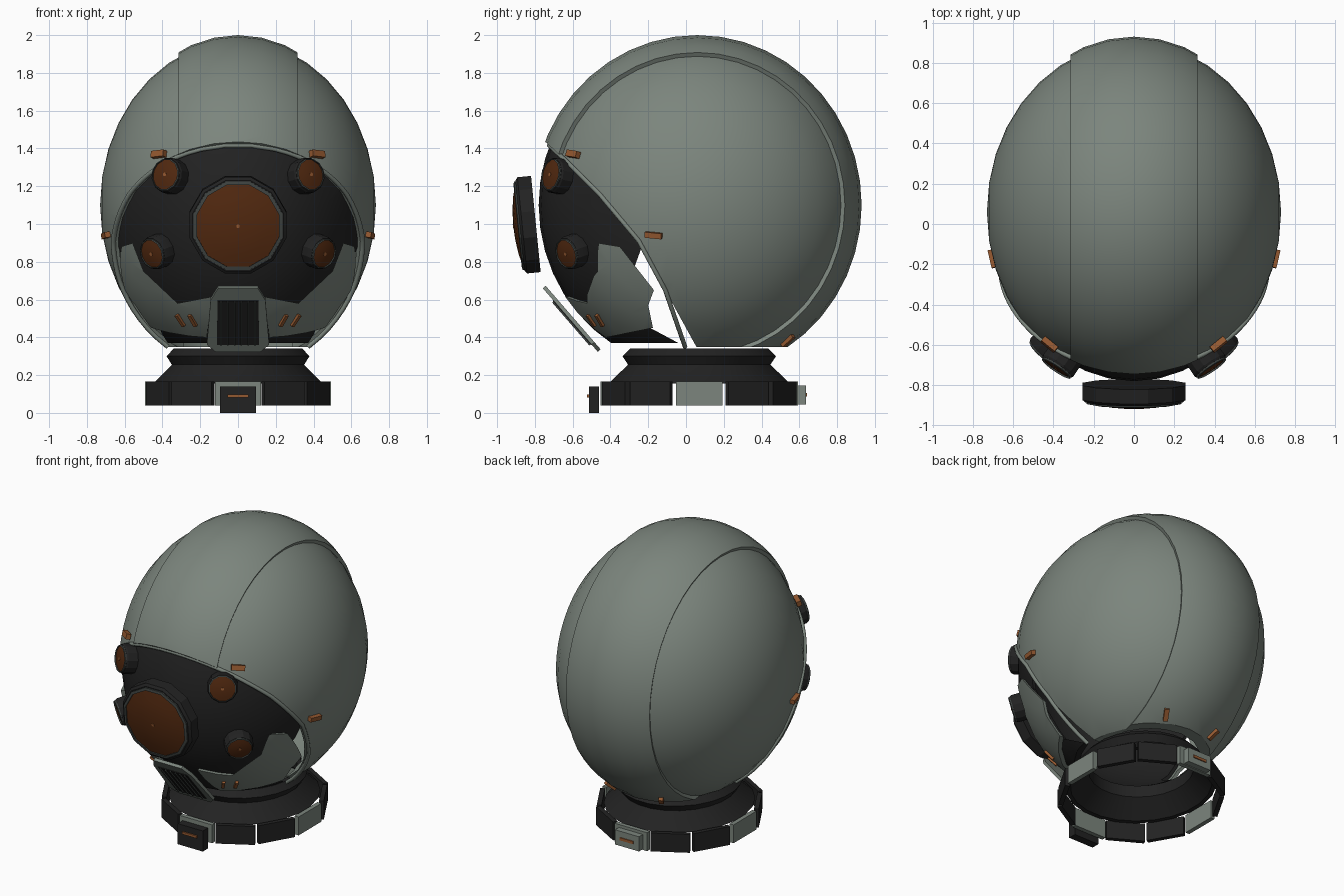
import bpy, bmesh, math
from mathutils import Vector, Matrix

if "Cube" in bpy.data.objects:
    bpy.data.objects.remove(bpy.data.objects["Cube"])

CY, CZ = 0.06, 1.10          # centre of the helmet ellipsoid


def material(name, r, g, b):
    m = bpy.data.materials.new(name)
    m.diffuse_color = (r, g, b, 1)
    m.use_nodes = True
    m.node_tree.nodes["Principled BSDF"].inputs["Base Color"].default_value = m.diffuse_color
    return m


GREY = material("sage_grey", 0.20, 0.235, 0.205)
DARK = material("near_black", 0.016, 0.016, 0.016)
TRIM = material("charcoal_trim", 0.05, 0.058, 0.054)
LENS = material("burnt_amber", 0.085, 0.022, 0.005)
ORANGE = material("orange", 0.30, 0.10, 0.03)


def make(name, bm, mat):
    bmesh.ops.recalc_face_normals(bm, faces=bm.faces)
    me = bpy.data.meshes.new(name)
    bm.to_mesh(me)
    bm.free()
    ob = bpy.data.objects.new(name, me)
    bpy.context.collection.objects.link(ob)
    if mat:
        me.materials.append(mat)
    return ob


def box(name, size, loc, rot, mat):
    """Box whose rotation matrix is given."""
    bm = bmesh.new()
    bmesh.ops.create_cube(bm, size=1)
    m = Matrix.Translation(loc) @ rot.to_4x4() @ Matrix.Diagonal((*size, 1))
    bmesh.ops.transform(bm, matrix=m, verts=bm.verts)
    return make(name, bm, mat)


def prism(points, axis, lo, hi):
    """Cutter: outline (y,z) pushed along x, or (x,z) pushed along y."""
    bm = bmesh.new()
    put = (lambda a, b, d: (d, a, b)) if axis == 'x' else (lambda a, b, d: (a, d, b))
    f = bm.faces.new([bm.verts.new(put(a, b, lo)) for a, b in points])
    ext = bmesh.ops.extrude_face_region(bm, geom=[f])['geom']
    vs = [v for v in ext if isinstance(v, bmesh.types.BMVert)]
    bmesh.ops.translate(bm, vec=put(0, 0, hi - lo), verts=vs)
    ob = make("cutter", bm, None)
    ob.hide_render = True
    return ob


def shell(name, radii, thick, cuts, mat, strip=None, sides=None):
    """Hollow ellipsoid, trimmed by x planes and by boolean cutters."""
    bm = bmesh.new()
    bmesh.ops.create_uvsphere(bm, u_segments=44, v_segments=18, radius=1)
    m = Matrix.Translation((0, CY, CZ)) @ Matrix.Diagonal((*radii, 1)) @ Matrix.Rotation(math.pi / 2, 4, 'Y')
    bmesh.ops.transform(bm, matrix=m, verts=bm.verts)
    for s in (1, -1) if strip else ():
        bmesh.ops.bisect_plane(bm, geom=bm.verts[:] + bm.edges[:] + bm.faces[:],
                               plane_co=(s * strip, 0, 0), plane_no=(s, 0, 0), clear_outer=True)
    if sides:
        bmesh.ops.bisect_plane(bm, geom=bm.verts[:] + bm.edges[:] + bm.faces[:],
                               plane_co=(sides, 0, 0), plane_no=(1, 0, 0), clear_inner=True)
        twin = bmesh.ops.duplicate(bm, geom=bm.verts[:] + bm.edges[:] + bm.faces[:])['geom']
        bmesh.ops.scale(bm, vec=(-1, 1, 1), verts=[v for v in twin if isinstance(v, bmesh.types.BMVert)])
    ob = make(name, bm, mat)
    # normals must point away from the centre so the wall grows inward
    for p in ob.data.polygons:
        if p.normal.dot(p.center - Vector((0, CY, CZ))) < 0:
            p.flip()
    sol = ob.modifiers.new("wall", 'SOLIDIFY')
    sol.thickness, sol.offset = thick, -1
    for cutter, op in cuts:
        b = ob.modifiers.new("trim", 'BOOLEAN')
        b.object, b.operation, b.solver = cutter, op, 'EXACT'
    dg = bpy.context.evaluated_depsgraph_get()
    me = bpy.data.meshes.new_from_object(ob.evaluated_get(dg))
    ob.modifiers.clear()
    ob.data = me
    return ob


def lathe(name, profile, segs, mat, loc, axis=(0, 0, 1), squash=1.0):
    """Revolve (radius, height) points about an axis."""
    bm = bmesh.new()
    rings = []
    for r, h in profile:
        n = 1 if r == 0 else segs
        rings.append([bm.verts.new((squash * r * math.cos((i + .5) * math.tau / segs),
                                    r * math.sin((i + .5) * math.tau / segs), h)) for i in range(n)])
    for a, b in zip(rings, rings[1:]):
        for i in range(segs):
            j = (i + 1) % segs
            quad = [a[i % len(a)], a[j % len(a)], b[j % len(b)], b[i % len(b)]]
            bm.faces.new(list(dict.fromkeys(quad)))
    m = Matrix.Translation(loc) @ Vector(axis).to_track_quat('Z', 'Y').to_matrix().to_4x4()
    bmesh.ops.transform(bm, matrix=m, verts=bm.verts)
    return make(name, bm, mat)


def surface(x, z, radii=(.74, .86, .89), front=True):
    """Point and outward normal on the ellipsoid at a given x, z."""
    q = max(0, 1 - (x / radii[0]) ** 2 - ((z - CZ) / radii[2]) ** 2)
    dy = radii[1] * math.sqrt(q) * (-1 if front else 1)
    n = Vector((x / radii[0] ** 2, dy / radii[1] ** 2, (z - CZ) / radii[2] ** 2)).normalized()
    return Vector((x, CY + dy, z)), n


def facing(n, roll=0):
    """Rotation with local z along n and local x level."""
    right = Vector((0, 0, 1)).cross(n).normalized()
    up = n.cross(right)
    return Matrix((right, up, n)).transposed() @ Matrix.Rotation(roll, 3, 'Z')


# Helmet shells: raised centre band and two side shells
EDGE = [(-.745, 1.435), (-.62, 1.32), (-.46, 1.16), (-.25, .91), (-.11, .65)]
opening = prism([(-1.5, 1.45)] + EDGE + [(.055, .35), (1.5, .35), (1.5, -.5), (-1.5, -.5)], 'x', -2, 2)
shell("centre_band", (.73, .87, .90), .04, [(opening, 'DIFFERENCE')], GREY, strip=.315)
shell("side_shells", (.73, .84, .87), .025, [(opening, 'DIFFERENCE')], GREY, sides=.30)

# Visor
visor_cut = prism([(-1.3, 1.45)] + EDGE[:3] + [(-.23, .89), (-.27, .78), (-.21, .6), (-.19, .45),
                  (-.04, .37), (-1.3, .37)], 'x', -2, 2)
shell("visor", (.705, .84, .87), .02, [(visor_cut, 'INTERSECT')], DARK)

# Jaw plates
jaw_side = prism([(-1.3, .93), (-.5, .905), (-.35, .88), (-.17, .65), (-.2, .57), (-.175, .45),
                  (-.42, .40), (-.43, .3), (-1.3, .3)], 'x', -2, 2)
jaw = [(.80, .91), (.56, .905), (.50, .75), (.32, .58), (.14, .615), (.17, .36), (.3, .36), (.44, .40), (.8, .42)]
for s, side in ((1, "right"), (-1, "left")):
    jaw_front = prism([(s * x, z) for x, z in jaw], 'y', -2, 0)
    shell("jaw_plate_" + side, (.735, .86, .89), .02,
          [(jaw_side, 'INTERSECT'), (jaw_front, 'INTERSECT')], GREY)

# Rim following the opening
path = EDGE + [(-.005, .35)]
half = []
for (y0, z0), (y1, z1) in zip(path, path[1:]):
    for k in range(6):
        y, z = y0 + (y1 - y0) * k / 6, z0 + (z1 - z0) * k / 6
        half.append((y, z))
half.append(path[-1])
rim = [(.73 * math.sqrt(max(0, 1 - ((y - CY) / .845) ** 2 - ((z - CZ) / .875) ** 2)), y, z) for y, z in half]
rim = [p for p in rim if p[0] > .02]
cu = bpy.data.curves.new("opening_rim", 'CURVE')
cu.dimensions = '3D'
cu.bevel_depth, cu.bevel_resolution, cu.use_fill_caps = .013, 1, True
pts = [(-x, y, z) for x, y, z in reversed(rim)] + rim
sp = cu.splines.new('POLY')
sp.points.add(len(pts) - 1)
for p, co in zip(sp.points, pts):
    p.co = (*co, 1)
cu.materials.append(GREY)
bpy.context.collection.objects.link(bpy.data.objects.new("opening_rim", cu))


# Round lenses: housing, trim ring, domed glass, centre dot
def lens(name, loc, axis, r, depth, bulge):
    a = Vector(axis).normalized()
    lathe(name + "_housing", [(0, 0), (r, 0), (r, depth * .85), (r * .94, depth), (0, depth)], 12, DARK, loc, a)
    lathe(name + "_trim", [(r * .92, 0), (r * .92, .008), (r * .85, .012), (r * .85, 0)], 12, TRIM,
          Vector(loc) + a * depth, a)
    lathe(name + "_glass", [(r * .87, .002), (r * .6, bulge * .6), (r * .3, bulge * .9), (0, bulge)], 12, LENS,
          Vector(loc) + a * depth, a)
    lathe(name + "_dot", [(.01, 0), (.01, .004), (0, .004)], 8, ORANGE, Vector(loc) + a * (depth + bulge - .002), a)


lens("main_lens", (0, -.795, 1.0), (0, -1, -.1), .265, .085, .035)
for s in (1, -1):
    for tag, x, z, r in (("upper", .345, 1.25, .095), ("lower", .41, .86, .09)):
        p, n = surface(s * x, z, (.705, .84, .87))
        lens(tag + "_lens", p - n * .01, n, r, .075, .012)

# Orange clips and jaw marks
for s in (1, -1):
    p, n = surface(s * .42, 1.37)
    box("upper_clip", (.085, .035, .03), p, facing(n, s * -.1), ORANGE)
    p, n = surface(s * .70, .94)
    box("lower_clip", (.09, .03, .03), p, facing(n, s * -.1), ORANGE)
    p, n = surface(s * .19, .385, (.73, .87, .90), False)
    box("rear_clip", (.03, .08, .03), p, facing(n), ORANGE)
    for x in (.24, .305):
        p, n = surface(s * x, .49)
        box("jaw_mark", (.02, .075, .02), p, facing(n, s * -.12), ORANGE)

# Mouth grille: plate, dark recess and slats, leaning back at the bottom
lean = facing(Vector((0, -.335, -.29)).normalized())
mid = Vector((0, -.605, .495))


def grille_plate(name, outline, d0, d1, mat):
    bm = bmesh.new()
    f = bm.faces.new([bm.verts.new((x, y, d0)) for x, y in outline])
    ext = bmesh.ops.extrude_face_region(bm, geom=[f])['geom']
    bmesh.ops.translate(bm, vec=(0, 0, d1 - d0), verts=[v for v in ext if isinstance(v, bmesh.types.BMVert)])
    bmesh.ops.transform(bm, matrix=Matrix.Translation(mid) @ lean.to_4x4(), verts=bm.verts)
    return make(name, bm, mat)


grille_plate("grille_frame", [(-.165, -.17), (-.12, -.22), (.12, -.22), (.165, -.17), (.145, .14), (.105, .225),
                              (-.105, .225), (-.145, .14)], -.012, .008, GREY)
grille_plate("grille_recess", [(-.112, -.17), (.112, -.17), (.108, .14), (-.108, .14)], .008, .012, DARK)
for i in range(6):
    x = -.09 + .036 * i
    grille_plate("grille_slat", [(x - .004, -.165), (x + .004, -.165), (x + .004, .135), (x - .004, .135)],
                 .012, .02, TRIM)

# Neck collar, open in the middle
NY = .07
lathe("neck_collar", [(.49, .155), (.475, .165), (.38, .255), (.41, .30), (.37, .34), (.34, .34), (.34, .26),
                      (.46, .155), (.49, .155)], 24, DARK, (0, NY, 0), squash=.93)

# Ring of collar blocks, grey on the four axes
for i in range(12):
    a = i * math.tau / 12
    n = Vector((math.sin(a), -math.cos(a), 0))
    box("collar_block", (.245, .125, .03), (n.x * .478, NY + n.y * .508, .1025), facing(n),
        GREY if i % 3 == 0 else DARK)

# Front and rear buckles
I3 = Matrix.Identity(3)
box("front_buckle", (.19, .055, .14), (0, -.487, .07), I3, DARK)
box("front_buckle_slot", (.11, .012, .016), (0, -.518, .09), I3, ORANGE)
box("rear_buckle", (.18, .045, .10), (0, .612, .095), I3, GREY)
box("rear_buckle_slot", (.10, .008, .018), (0, .637, .095), I3, ORANGE)

# Tidy up cutters and shade
for ob in list(bpy.data.objects):
    if ob.name.startswith("cutter"):
        bpy.data.objects.remove(ob)
for ob in bpy.data.objects:
    if ob.type == 'MESH':
        ob.select_set(True)
        bpy.context.view_layer.objects.active = ob
bpy.ops.object.shade_smooth_by_angle(angle=math.radians(25))
